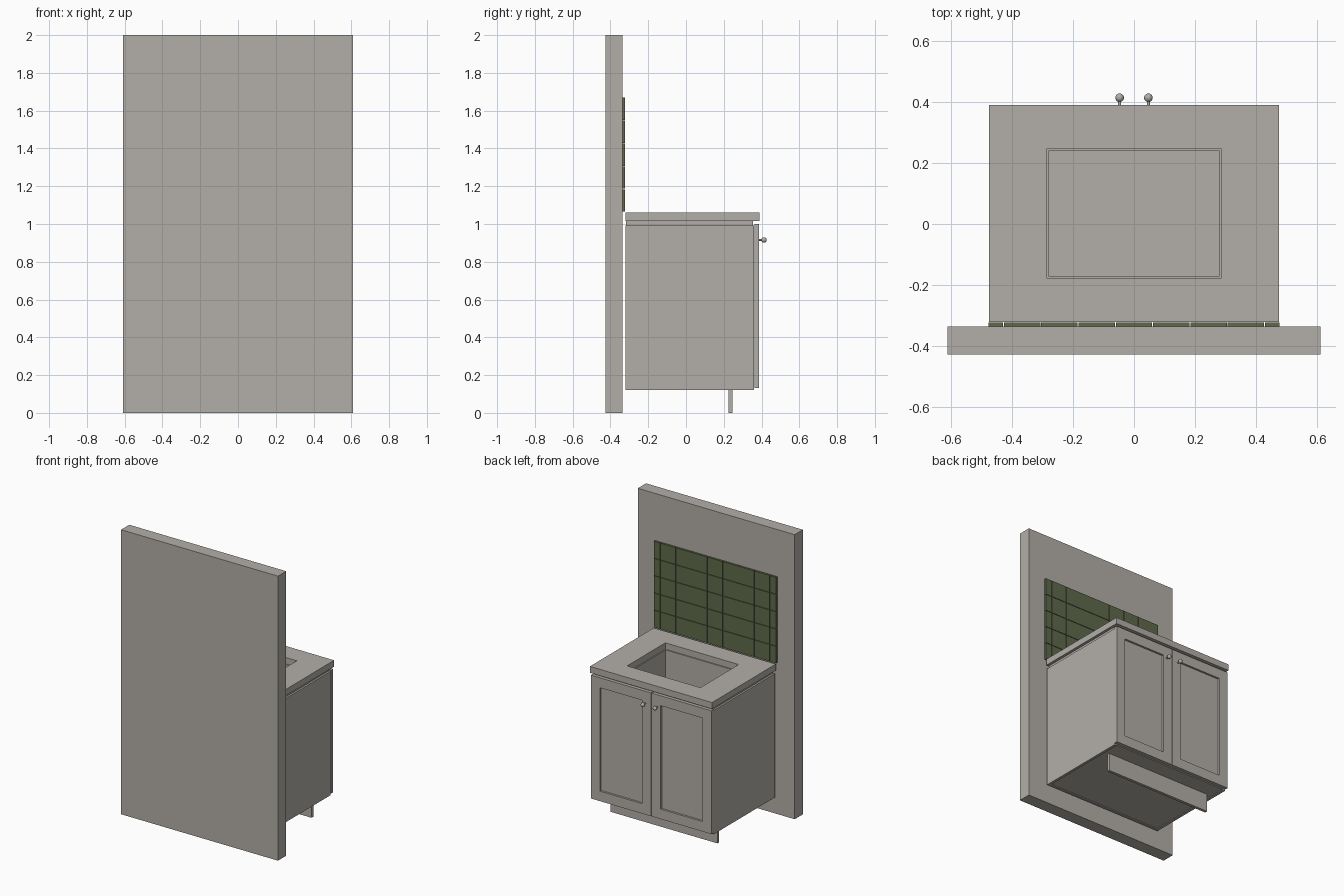
import bpy, bmesh
from mathutils import Matrix, Vector

cube = bpy.data.objects.get("Cube")
if cube:
    bpy.data.objects.remove(cube, do_unlink=True)


def material(name, rgb):
    mat = bpy.data.materials.new(name)
    mat.use_nodes = True
    mat.diffuse_color = (*rgb, 1)
    bsdf = next(n for n in mat.node_tree.nodes if n.type == 'BSDF_PRINCIPLED')
    bsdf.inputs["Base Color"].default_value = (*rgb, 1)
    return mat


GREY = material("warm grey", (0.45, 0.43, 0.395))
GREEN = material("olive green", (0.113, 0.142, 0.069))


def finish(name, bm, mat):
    bmesh.ops.recalc_face_normals(bm, faces=bm.faces)
    mesh = bpy.data.meshes.new(name)
    bm.to_mesh(mesh)
    bm.free()
    mesh.materials.append(mat)
    obj = bpy.data.objects.new(name, mesh)
    bpy.context.collection.objects.link(obj)
    return obj


def add_box(bm, x, y, z):
    """Add a box given its (min, max) range on each axis."""
    size = [b - a for a, b in (x, y, z)]
    centre = Vector([(a + b) / 2 for a, b in (x, y, z)])
    bmesh.ops.create_cube(bm, size=1, matrix=Matrix.Translation(centre) @ Matrix.Diagonal((*size, 1)))


def box(name, x, y, z, mat=GREY):
    bm = bmesh.new()
    add_box(bm, x, y, z)
    return finish(name, bm, mat)


def ring(name, outer, inner, z):
    """Rectangular slab with a rectangular opening; rects are (x range, y range)."""
    bm = bmesh.new()
    loops = []
    for (x0, x1), (y0, y1) in (outer, inner):
        loops.append([bm.verts.new((px, py, z[0])) for px, py in
                      ((x0, y0), (x1, y0), (x1, y1), (x0, y1))])
    out, inn = loops
    faces = [bm.faces.new((out[i], out[i - 3], inn[i - 3], inn[i])) for i in range(4)]
    up = bmesh.ops.extrude_face_region(bm, geom=faces, use_keep_orig=True)["geom"]
    bmesh.ops.translate(bm, vec=(0, 0, z[1] - z[0]),
                        verts=[v for v in up if isinstance(v, bmesh.types.BMVert)])
    return finish(name, bm, GREY)


# Wall
box("wall", (-0.61, 0.61), (-0.427, -0.336), (0, 2))

# Square backsplash tiles with cut tiles at both ends
PITCH, GAP = 0.122, 0.0015
columns = [-0.477] + [PITCH * (i - 3.5) for i in range(8)] + [0.477]
bm = bmesh.new()
for x0, x1 in zip(columns, columns[1:]):
    for row in range(5):
        z0 = 1.064 + row * 0.1214
        add_box(bm, (x0 + GAP, x1 - GAP), (-0.336, -0.322), (z0 + GAP, z0 + 0.1214 - GAP))
finish("backsplash_tiles", bm, GREEN)

# Countertop, recessed support and sink basin
hole = ((-0.285, 0.285), (-0.178, 0.247))
wide = ((-0.288, 0.288), (-0.181, 0.25))
bowl = ((-0.278, 0.278), (-0.171, 0.24))
ring("countertop", ((-0.475, 0.475), (-0.32, 0.389)), hole, (1.016, 1.061))
ring("counter_support", ((-0.455, 0.455), (-0.318, 0.355)), wide, (0.98, 1.016))
ring("sink_walls", wide, bowl, (0.77, 1.0155))
box("sink_floor", *wide, (0.76, 0.77))

# Cabinet carcass
for side, s in (("left", 1), ("right", -1)):
    box(side + "_side_panel", sorted((s * 0.45, s * 0.468)), (-0.32, 0.36), (0.122, 0.992))
box("cabinet_back", (-0.45, 0.45), (-0.32, -0.302), (0.122, 0.992))
box("cabinet_bottom", (-0.45, 0.45), (-0.302, 0.36), (0.127, 0.145))
box("front_top_rail", (-0.45, 0.45), (0.34, 0.36), (0.92, 0.992))
box("toe_kick", (-0.415, 0.415), (0.225, 0.245), (0, 0.127))

# Framed doors with recessed panels and round knobs
for side, s in (("left", 1), ("right", -1)):
    def span(a, b):
        return sorted((s * a, s * b))
    depth = (0.362, 0.386)
    box(side + "_door_top_rail", span(0.003, 0.47), depth, (0.93, 1.0))
    box(side + "_door_bottom_rail", span(0.003, 0.47), depth, (0.133, 0.203))
    box(side + "_door_inner_stile", span(0.003, 0.073), depth, (0.203, 0.93))
    box(side + "_door_outer_stile", span(0.4, 0.47), depth, (0.203, 0.93))
    box(side + "_door_panel", span(0.073, 0.4), (0.362, 0.372), (0.203, 0.93))

    bpy.ops.mesh.primitive_cylinder_add(vertices=16, radius=0.005, depth=0.026,
                                        location=(s * 0.047, 0.396, 0.915), rotation=(1.5708, 0, 0))
    bpy.context.object.name = side + "_knob_stem"
    bpy.context.object.data.materials.append(GREY)
    bpy.ops.object.shade_smooth_by_angle()
    bpy.ops.mesh.primitive_uv_sphere_add(segments=20, ring_count=12, radius=0.014,
                                         location=(s * 0.047, 0.413, 0.915))
    bpy.context.object.name = side + "_knob"
    bpy.context.object.data.materials.append(GREY)
    bpy.ops.object.shade_smooth_by_angle()
